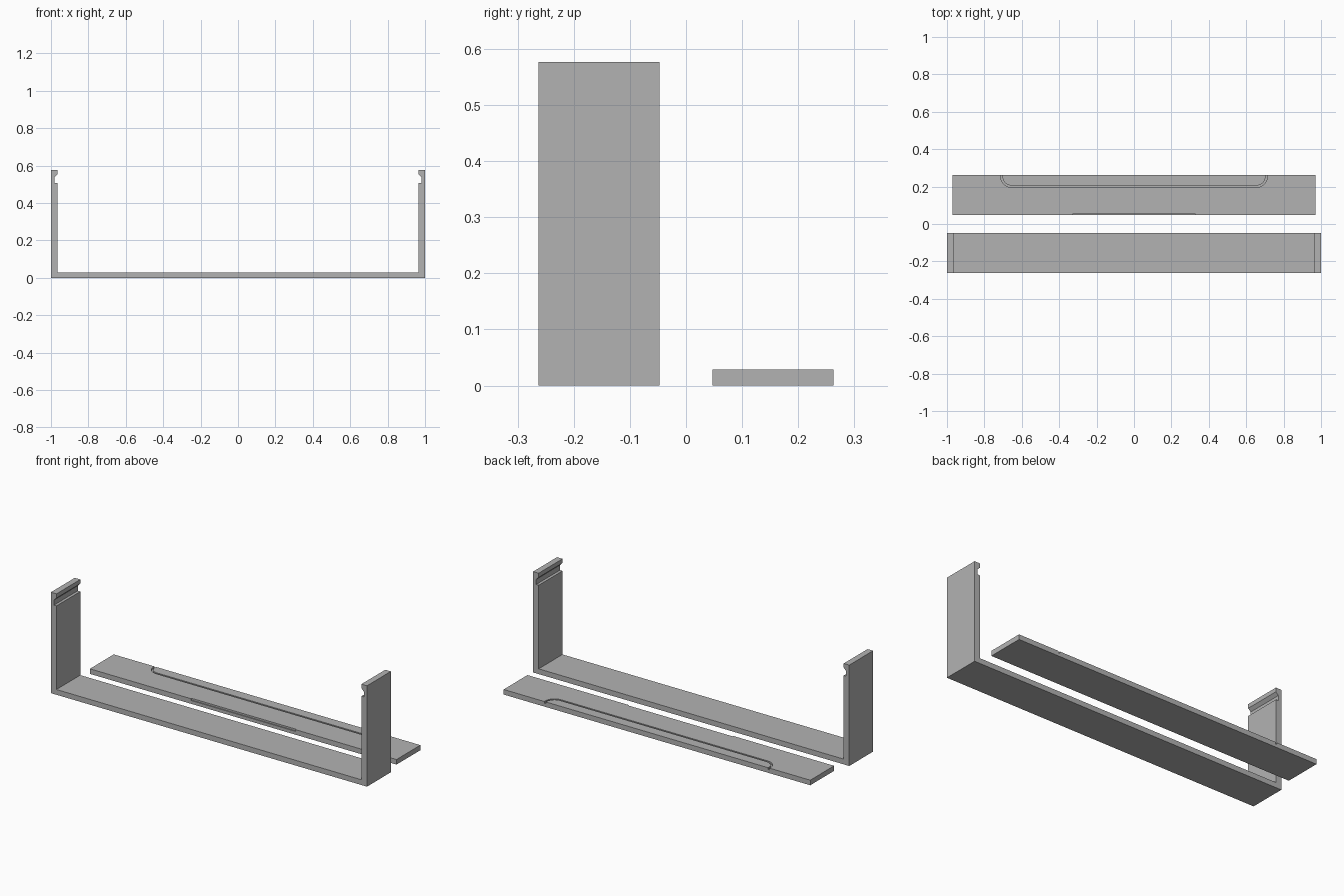
import bpy, bmesh, math
from mathutils import Vector

if "Cube" in bpy.data.objects:
    bpy.data.objects.remove(bpy.data.objects["Cube"])

grey = bpy.data.materials.new("plain grey")
grey.diffuse_color = (0.45, 0.45, 0.45, 1)
grey.use_nodes = True
grey.node_tree.nodes["Principled BSDF"].inputs["Base Color"].default_value = grey.diffuse_color


def prism(name, outline, direction):
    """Solid made by extruding a closed 3D outline along a direction."""
    bm = bmesh.new()
    face = bm.faces.new([bm.verts.new(p) for p in outline])
    ext = bmesh.ops.extrude_face_region(bm, geom=[face])
    moved = [v for v in ext["geom"] if isinstance(v, bmesh.types.BMVert)]
    bmesh.ops.translate(bm, verts=moved, vec=Vector(direction))
    bmesh.ops.recalc_face_normals(bm, faces=bm.faces)
    mesh = bpy.data.meshes.new(name)
    bm.to_mesh(mesh)
    bm.free()
    mesh.materials.append(grey)
    obj = bpy.data.objects.new(name, mesh)
    bpy.context.collection.objects.link(obj)
    return obj


def cut(target, cutter):
    mod = target.modifiers.new(cutter.name, "BOOLEAN")
    mod.operation = "DIFFERENCE"
    mod.solver = "EXACT"
    mod.object = cutter
    cutter.hide_render = True
    cutter.hide_viewport = True


Y0, Y1 = 0.047, 0.2625      # near and far edges of each strip
TOP = 0.029                 # cover thickness

# U-shaped bracket: right half of the profile, mirrored, with clip notches
half = [(1, 0), (1, 0.577), (0.965, 0.577), (0.965, 0.553), (0.981, 0.537),
        (0.981, 0.508), (0.965, 0.508), (0.965, 0.03)]
profile = half + [(-x, z) for x, z in reversed(half)]
prism("bracket", [(x, -Y1, z) for x, z in profile], (0, Y1 - Y0, 0))

# Flat cover strip
cover = prism("cover", [(-0.97, Y0, 0), (0.97, Y0, 0), (0.97, Y1, 0), (-0.97, Y1, 0)],
              (0, 0, TOP))


# Thin groove that enters from the far edge, turns, and runs along the cover
def u_path(x_end, y_run, radius):
    right = [(x_end, Y1 + 0.02)]
    for i in range(9):
        a = math.pi / 2 * i / 8
        right.append((x_end - radius + radius * math.cos(a),
                      y_run + radius - radius * math.sin(a)))
    return right + [(-x, y) for x, y in reversed(right)]


W, DEPTH = 0.005, 0.01      # groove half width and depth
outer = u_path(0.708 + W, 0.2 - W, 0.055 + W)
inner = u_path(0.708 - W, 0.2 + W, 0.055 - W)
ring = [(x, y, TOP - DEPTH) for x, y in outer + inner[::-1]]
cut(cover, prism("groove_cutter", ring, (0, 0, 0.05)))

# Shallow rebate along the middle of the near top edge
rebate = [(-0.33, Y0 - 0.02), (0.33, Y0 - 0.02), (0.33, Y0 + 0.006), (-0.33, Y0 + 0.006)]
cut(cover, prism("rebate_cutter", [(x, y, TOP - DEPTH) for x, y in rebate], (0, 0, 0.05)))
